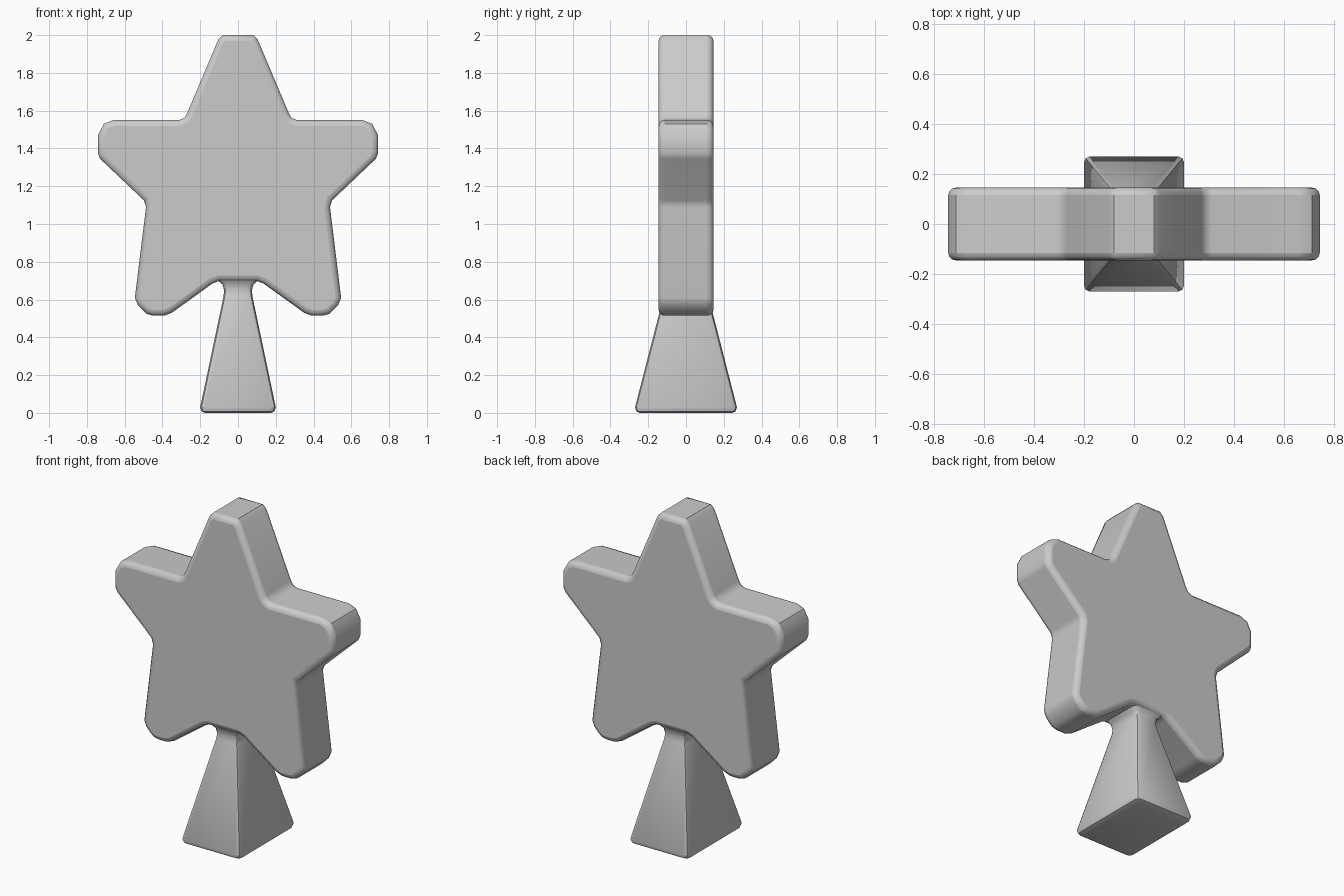
import bpy
import bmesh
from math import radians

cube = bpy.data.objects.get("Cube")
if cube:
    bpy.data.objects.remove(cube, do_unlink=True)

grey = bpy.data.materials.new("plain grey")
grey.use_nodes = True
grey.diffuse_color = (0.6, 0.6, 0.6, 1)
grey.node_tree.nodes["Principled BSDF"].inputs["Base Color"].default_value = (0.6, 0.6, 0.6, 1)


def finish(name, bm, bevel=0.0):
    """Turn a bmesh into a smooth-shaded object with an optional rim bevel."""
    bmesh.ops.recalc_face_normals(bm, faces=bm.faces[:])
    mesh = bpy.data.meshes.new(name)
    bm.to_mesh(mesh)
    bm.free()
    mesh.materials.append(grey)
    obj = bpy.data.objects.new(name, mesh)
    bpy.context.collection.objects.link(obj)
    if bevel:
        mod = obj.modifiers.new("rounded rim", 'BEVEL')
        mod.width = bevel
        mod.segments = 3
        mod.limit_method = 'ANGLE'
        mod.angle_limit = radians(70)
        mod.use_clamp_overlap = False
    bpy.ops.object.select_all(action='DESELECT')
    obj.select_set(True)
    bpy.context.view_layer.objects.active = obj
    bpy.ops.object.shade_smooth_by_angle(angle=radians(40))
    return obj


# Star: half outline from the top tip down to the stem, mirrored and extruded
half = [(0.08, 2.0), (0.105, 1.975), (0.27, 1.585), (0.283, 1.563), (0.31, 1.55),
        (0.66, 1.55), (0.71, 1.53), (0.742, 1.47), (0.742, 1.375), (0.73, 1.345),
        (0.498, 1.125), (0.487, 1.09), (0.546, 0.61), (0.53, 0.57), (0.485, 0.525),
        (0.45, 0.515), (0.39, 0.515), (0.35, 0.53), (0.135, 0.685), (0.10, 0.698)]
outline = half + [(-x, z) for x, z in reversed(half)]
depth = 0.145
bm = bmesh.new()
front = bm.faces.new([bm.verts.new((x, -depth, z)) for x, z in outline])
back = bmesh.ops.extrude_face_region(bm, geom=[front], use_keep_orig=True)
for v in back["geom"]:
    if isinstance(v, bmesh.types.BMVert):
        v.co.y = depth
finish("star", bm, bevel=0.03)

# Stem: rounded rectangles lofted upward, flaring into the star
sections = [(0.0, 0.175, 0.245), (0.008, 0.193, 0.263), (0.03, 0.2, 0.27),
            (0.62, 0.076, 0.118), (0.65, 0.074, 0.113), (0.68, 0.082, 0.116),
            (0.70, 0.105, 0.125), (0.73, 0.125, 0.141)]
bm = bmesh.new()
rings = []
for z, hx, hy in sections:
    r = 0.024
    corner = [(hx, hy - r), (hx - r * 0.3, hy - r * 0.3), (hx - r, hy)]
    ring = corner + [(-x, y) for x, y in reversed(corner)]
    ring += [(-x, -y) for x, y in ring]
    rings.append([bm.verts.new((x, y, z)) for x, y in ring])
for low, high in zip(rings, rings[1:]):
    for i in range(len(low)):
        j = (i + 1) % len(low)
        bm.faces.new((low[i], low[j], high[j], high[i]))
bm.faces.new(rings[0])
bm.faces.new(rings[-1])
finish("stem", bm)
